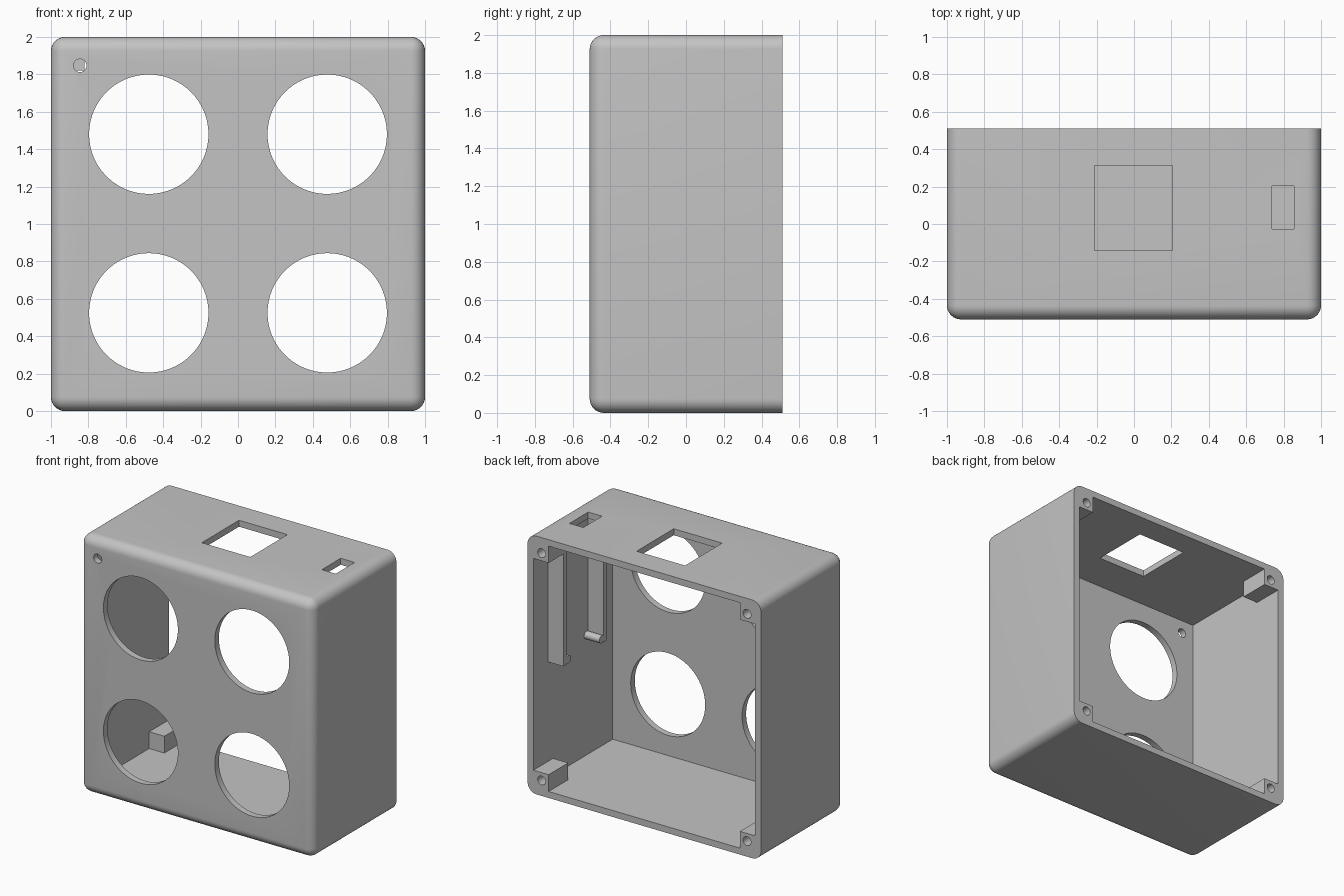
import bpy, bmesh, math
from mathutils import Matrix, Vector

cube = bpy.data.objects.get("Cube")
if cube:
    bpy.data.objects.remove(cube, do_unlink=True)

WALL, BACK, FRONT = 0.05, 0.51, -0.51
INNER = 1 - WALL
BLOCK = 0.82    # inner edge of posts and rails

grey = bpy.data.materials.new("plain grey")
grey.use_nodes = True
colour = (0.55, 0.55, 0.55, 1)
grey.diffuse_color = colour
grey.node_tree.nodes["Principled BSDF"].inputs["Base Color"].default_value = colour


def finish(name, bm):
    mesh = bpy.data.meshes.new(name)
    bm.to_mesh(mesh)
    bm.free()
    mesh.materials.append(grey)
    obj = bpy.data.objects.new(name, mesh)
    bpy.context.collection.objects.link(obj)
    return obj


def box_mesh(x, y, z):
    bm = bmesh.new()
    bmesh.ops.create_cube(bm, size=1)
    for v in bm.verts:
        v.co = Vector([r[0] if c < 0 else r[1] for c, r in zip(v.co, (x, y, z))])
    return bm


def box(name, x, y, z):
    return finish(name, box_mesh(x, y, z))


def cylinder(name, radius, length, centre, axis, sides=64):
    bm = bmesh.new()
    turn = Matrix.Rotation(math.pi / 2, 4, "X" if axis == "y" else "Y")
    bmesh.ops.create_cone(bm, cap_ends=True, segments=sides, radius1=radius,
                          radius2=radius, depth=length,
                          matrix=Matrix.Translation(centre) @ turn)
    return finish(name, bm)


def select(obj):
    bpy.ops.object.select_all(action="DESELECT")
    obj.select_set(True)
    bpy.context.view_layer.objects.active = obj


def cut(obj, cutter):
    cutter.hide_render = True
    mod = obj.modifiers.new("cut", "BOOLEAN")
    mod.operation, mod.solver, mod.object = "DIFFERENCE", "EXACT", cutter
    select(obj)
    bpy.ops.object.modifier_apply(modifier=mod.name)
    bpy.data.objects.remove(cutter, do_unlink=True)


def smooth(obj):
    select(obj)
    bpy.ops.object.shade_smooth_by_angle(angle=math.radians(30))


# Housing: rounded everywhere except around the open back
bm = box_mesh((-1, 1), (FRONT, BACK), (0, 2))
edges = [e for e in bm.edges if not all(v.co.y > 0 for v in e.verts)]
bmesh.ops.bevel(bm, geom=edges, offset=0.075, segments=8, profile=0.5,
                affect="EDGES")
housing = finish("housing", bm)
cut(housing, box("cavity", (-INNER, INNER), (FRONT + WALL, 0.7), (WALL, 2 - WALL)))

# Four round front openings and a small indicator hole
for x in (-0.477, 0.477):
    for z in (0.525, 1.48):
        cut(housing, cylinder("opening", 0.319, 0.3, (x, FRONT, z), "y", 96))
cut(housing, cylinder("indicator_hole", 0.035, 0.3, (-0.845, FRONT, 1.847), "y", 32))

# Window and narrow slot in the top
cut(housing, box("window", (-0.21, 0.205), (-0.143, 0.312), (1.9, 2.1)))
cut(housing, box("slot", (0.737, 0.856), (-0.026, 0.204), (1.9, 2.1)))

# Screw holes run through the back rim into the corner posts
for side, sx in (("left", 1), ("right", -1)):
    for level, bottom in (("lower", True), ("upper", False)):
        x = sorted((sx * BLOCK, sx * INNER))
        z = (WALL, 0.18) if bottom else (1.82, 1.95)
        post = box(f"{level}_{side}_screw_post", x, (0.27, BACK), z)
        centre = (sx * 0.88, BACK, 0.12 if bottom else 1.88)
        cut(post, cylinder("screw_hole", 0.034, 0.36, centre, "y", 32))
        smooth(post)
smooth(housing)

# Board rails on the left inner wall, each with a round stop at its foot
for name, y, stop_y in (("back", (0.285, 0.33), 0.265), ("front", (-0.205, -0.16), -0.14)):
    box(f"{name}_board_rail", (BLOCK, INNER), y, (0.95, 1.95))
    stop = cylinder(f"{name}_rail_stop", 0.03, INNER - BLOCK,
                    ((BLOCK + INNER) / 2, stop_y, 0.98), "x", 24)
    smooth(stop)
